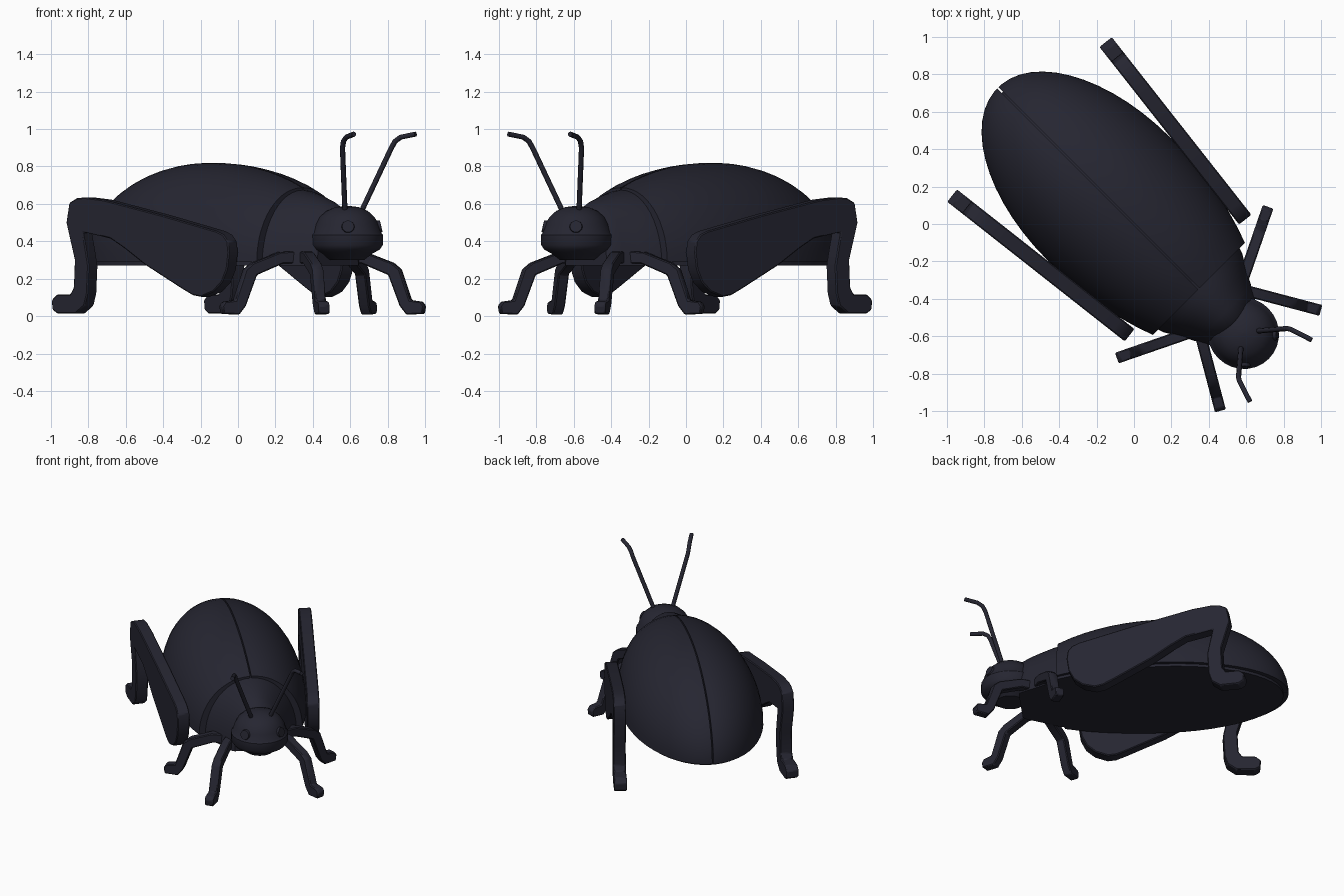
import bpy, bmesh, math
from mathutils import Vector

cube = bpy.data.objects.get("Cube")
if cube:
    bpy.data.objects.remove(cube, do_unlink=True)

shell = bpy.data.materials.new("dark_shell")
shell.use_nodes = True
colour = (0.019, 0.019, 0.031, 1)
shell.diffuse_color = colour
shell.node_tree.nodes["Principled BSDF"].inputs["Base Color"].default_value = colour

HEADING = math.radians(45)   # the insect stands diagonally, head towards +x -y


def finish(bm, name, mirror=False, bevel=0, angle=35):
    """Turn a bmesh into a shaded object; its own front is local -y."""
    bmesh.ops.recalc_face_normals(bm, faces=bm.faces)
    mesh = bpy.data.meshes.new(name)
    bm.to_mesh(mesh)
    bm.free()
    obj = bpy.data.objects.new(name, mesh)
    bpy.context.collection.objects.link(obj)
    mesh.materials.append(shell)
    obj.rotation_euler.z = HEADING
    bpy.ops.object.select_all(action='DESELECT')
    obj.select_set(True)
    bpy.context.view_layer.objects.active = obj
    bpy.ops.object.shade_smooth_by_angle(angle=math.radians(angle))
    if bevel:
        mod = obj.modifiers.new("soft_edges", 'BEVEL')
        mod.width = bevel
        mod.limit_method = 'ANGLE'
    if mirror:
        mod = obj.modifiers.new("other_side", 'MIRROR')
        mod.use_mirror_merge = False
    return obj


def loft(rings):
    """Skin a list of equal closed rings and cap both ends."""
    bm = bmesh.new()
    rows = [[bm.verts.new(p) for p in ring] for ring in rings]
    n = len(rows[0])
    for a, b in zip(rows, rows[1:]):
        for i in range(n):
            j = (i + 1) % n
            bm.faces.new((a[i], a[j], b[j], b[i]))
    bm.faces.new(rows[0])
    bm.faces.new(rows[-1])
    return bm


def arch(forward, width, height, base, sweep, steps, gap=0):
    """Half-elliptic cross-section at one station along the body."""
    ring = []
    for i in range(steps + 1):
        a = sweep * i / steps
        ring.append((gap + width * math.cos(a), -forward, base + height * math.sin(a)))
    if gap:
        ring.append((gap, -forward, base))
    return ring


def egg_stations(scale):
    """Egg outline: blunt tail, longer front cut off behind the neck."""
    stations = []
    for i in range(14):
        a = math.radians(3 + 87 * i / 13)
        stations.append((-0.2 - 0.83 * scale * math.cos(a), scale * math.sin(a)))
    for i in range(1, 9):
        f = -0.2 + 0.69 * i / 8
        stations.append((f, scale * math.sqrt(1 - ((f + 0.2) / 1.04) ** 2)))
    return stations


# Abdomen under the wing cases
finish(loft([arch(f, 0.46 * k, 0.54 * k, 0.27, math.pi, 24)
             for f, k in egg_stations(0.96)]), "abdomen")

# Two wing cases with a thin seam between them
finish(loft([arch(f, 0.46 * k, 0.53 * k, 0.29, math.pi / 2, 14, gap=0.004)
             for f, k in egg_stations(1)]), "wing_cases", mirror=True)

# Thorax: narrower collar between wing cases and head
collar = [(0.44, 0.325, 0.41), (0.52, 0.298, 0.4), (0.6, 0.25, 0.377),
          (0.68, 0.208, 0.35), (0.74, 0.176, 0.32), (0.755, 0.155, 0.3)]
finish(loft([arch(f, w, h, 0.27, math.pi, 24) for f, w, h in collar]), "thorax")

# Head: domed cap with a lip and tapered underside
HEAD_F = 0.825
head_profile = [(0.005, 0.59), (0.06, 0.583), (0.11, 0.562), (0.145, 0.53), (0.167, 0.49),
                (0.18, 0.445), (0.189, 0.435), (0.189, 0.38), (0.172, 0.355),
                (0.135, 0.335), (0.09, 0.3)]
rings = []
for r, z in head_profile:
    turn = [math.tau * i / 28 for i in range(28)]
    rings.append([(r * math.cos(a), -HEAD_F - 1.03 * r * math.sin(a), z) for a in turn])
finish(loft(rings), "head")

# Eyes: shallow buttons on the front corners of the head
look = Vector((0.68, -0.7, 0.22)).normalized()
bm = bmesh.new()
bmesh.ops.create_cone(bm, cap_ends=True, segments=16, radius1=0.038, radius2=0.032, depth=0.03)
bmesh.ops.transform(bm, verts=bm.verts, matrix=look.to_track_quat('Z', 'Y').to_matrix().to_4x4())
bmesh.ops.translate(bm, verts=bm.verts, vec=(0.115, -HEAD_F - 0.122, 0.477))
finish(bm, "eyes", mirror=True)


# Antennae: bent round wires swept along a path
def antenna(name, side):
    curve = bpy.data.curves.new(name, 'CURVE')
    curve.dimensions = '3D'
    curve.bevel_depth = 0.014
    curve.bevel_resolution = 2
    curve.use_fill_caps = True
    path = [(0.055, 0.865, 0.54), (0.185, 0.975, 0.9), (0.195, 0.993, 0.935),
            (0.206, 1.025, 0.957), (0.233, 1.11, 0.973)]
    line = curve.splines.new('POLY')
    line.points.add(len(path) - 1)
    for point, (x, f, z) in zip(line.points, path):
        point.co = (side * x, -f, z, 1)
    line.use_smooth = True
    curve.materials.append(shell)
    obj = bpy.data.objects.new(name, curve)
    obj.rotation_euler.z = HEADING
    bpy.context.collection.objects.link(obj)


antenna("left_antenna", 1)
antenna("right_antenna", -1)


def plate_leg(name, start, end, outline, thick):
    """Flat leg: side outline (distance, height) laid along start-end and thickened."""
    origin = Vector((start[0], -start[1], 0))
    along = (Vector((end[0], -end[1], 0)) - origin).normalized()
    side = Vector((-along.y, along.x, 0)) * thick / 2
    rings = [[origin + along * s + Vector((0, 0, z)) + side * k for s, z in outline]
             for k in (-1, 1)]
    finish(loft(rings), name, mirror=True, bevel=0.006, angle=32)


# Hind legs: broad thigh, high knee, shin and toe
hind = [(1.1, 0.5), (1.08, 0.605), (1.03, 0.63), (0.973, 0.635), (0.845, 0.622),
        (0.45, 0.54), (0.08, 0.455), (0.03, 0.435), (0, 0.4), (-0.008, 0.34),
        (0.005, 0.25), (0.04, 0.18), (0.1, 0.13), (0.183, 0.103), (0.24, 0.112),
        (0.31, 0.145), (0.565, 0.275), (0.7, 0.36), (0.8, 0.415), (0.985, 0.45),
        (0.965, 0.36), (0.947, 0.27), (0.955, 0.12), (0.975, 0.055), (1.036, 0.013),
        (1.16, 0.013), (1.195, 0.035), (1.2, 0.085), (1.164, 0.115), (1.075, 0.115),
        (1.05, 0.15), (1.043, 0.3)]
plate_leg("hind_legs", (0.438, 0.396), (0.58, -0.792), hind, 0.084)

# Front and middle legs share one bent outline
small = [(-0.12, 0.35), (0.03, 0.343), (0.185, 0.285), (0.228, 0.25), (0.285, 0.085),
         (0.345, 0.077), (0.362, 0.055), (0.355, 0.012), (0.265, 0.008), (0.228, 0.055),
         (0.165, 0.22), (0.02, 0.28), (-0.12, 0.28)]
plate_leg("front_legs", (0.198, 0.721), (0.375, 1.025), small, 0.06)
plate_leg("middle_legs", (0.247, 0.6), (0.58, 0.438), small, 0.06)
